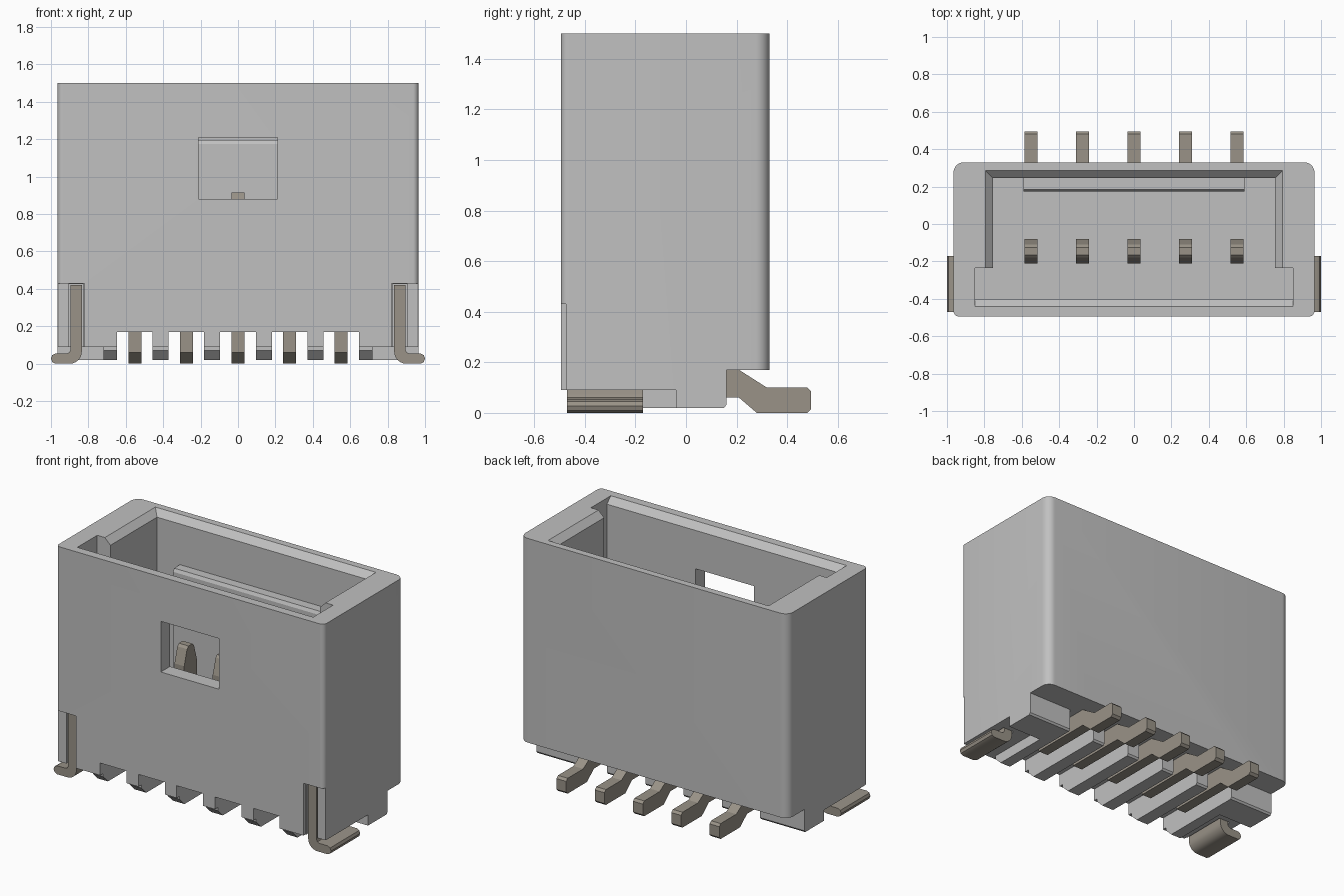
import bpy, bmesh, math
from mathutils import Vector

if "Cube" in bpy.data.objects:
    bpy.data.objects.remove(bpy.data.objects["Cube"], do_unlink=True)


def material(name, rgb):
    m = bpy.data.materials.new(name)
    m.use_nodes = True
    m.diffuse_color = (*rgb, 1)
    m.node_tree.nodes["Principled BSDF"].inputs["Base Color"].default_value = (*rgb, 1)
    return m


plastic = material("light grey plastic", (0.53, 0.53, 0.53))
metal = material("warm grey metal", (0.32, 0.29, 0.245))


def prism(name, points, axis, lo, hi, mat=plastic):
    """Extrude a 2D profile along an axis; points use the other two axes in order."""
    bm = bmesh.new()
    others = [i for i in range(3) if i != axis]
    rings = []
    for d in (lo, hi):
        ring = []
        for p in points:
            co = Vector((0, 0, 0))
            co[axis], co[others[0]], co[others[1]] = d, p[0], p[1]
            ring.append(bm.verts.new(co))
        bm.faces.new(ring)
        rings.append(ring)
    n = len(points)
    for i in range(n):
        j = (i + 1) % n
        bm.faces.new((rings[0][i], rings[0][j], rings[1][j], rings[1][i]))
    bmesh.ops.recalc_face_normals(bm, faces=bm.faces)
    me = bpy.data.meshes.new(name)
    bm.to_mesh(me)
    bm.free()
    me.materials.append(mat)
    ob = bpy.data.objects.new(name, me)
    bpy.context.collection.objects.link(ob)
    return ob


def box(name, x0, x1, y0, y1, z0, z1):
    x0, x1 = sorted((x0, x1))
    return prism(name, [(x0, y0), (x1, y0), (x1, y1), (x0, y1)], 2, z0, z1)


def activate(ob):
    bpy.ops.object.select_all(action='DESELECT')
    ob.select_set(True)
    bpy.context.view_layer.objects.active = ob


def cut(target, cutter):
    mod = target.modifiers.new("cut", 'BOOLEAN')
    mod.operation = 'DIFFERENCE'
    mod.solver = 'EXACT'
    mod.object = cutter
    activate(target)
    bpy.ops.object.modifier_apply(modifier=mod.name)
    bpy.data.objects.remove(cutter, do_unlink=True)


# Housing block with rounded upright corners
W, FRONT, BACK, TOP, FLOOR = 0.965, -0.495, 0.33, 1.5, 0.45
outline = []
for sx, y, sy, r, start in ((1, BACK, 1, 0.055, 0), (-1, BACK, 1, 0.055, 90),
                            (-1, FRONT, -1, 0.03, 180), (1, FRONT, -1, 0.03, 270)):
    for k in range(9):
        a = math.radians(start + k * 90 / 8)
        outline.append((sx * (W - r) + r * math.cos(a), y - sy * r + r * math.sin(a)))
housing = prism("housing", outline, 2, 0.02, TOP)

# Mating cavity, keyed wings and lead-in chamfers
cut(housing, box("cavity", -0.755, 0.755, -0.40, 0.245, FLOOR, 2))
cut(housing, box("wings", -0.85, 0.85, -0.40, -0.235, FLOOR, 2))
cut(housing, prism("front_lead_in", [(-0.39, 1.45), (-0.48, 1.54), (-0.3, 1.54), (-0.3, 1.45)],
                   0, -0.85, 0.85))
lead_in = box("lead_in", -0.745, 0.745, -0.3, 0.235, 1.45, 1.54)
for v in lead_in.data.vertices:
    if v.co.z > TOP:
        v.co.x += math.copysign(0.09, v.co.x)
        if v.co.y > 0:
            v.co.y += 0.09
cut(housing, lead_in)

# Latch window through the front wall
cut(housing, box("window", -0.21, 0.21, -0.6, -0.3, 0.88, 1.21))

# Stepped underside
cut(housing, box("rear_step", -2, 2, 0.16, 1, -1, 0.17))
cut(housing, box("front_step", -2, 2, -1, -0.465, -1, 0.09))
cut(housing, prism("rib_chamfer", [(-0.475, 0.08), (-0.475, 0), (-0.395, 0)], 0, -2, 2))
cut(housing, prism("rear_chamfer", [(0.17, 0.045), (0.17, 0), (0.135, 0)], 0, -2, 2))
for s in (-1, 1):
    cut(housing, box("side_step", s * 0.72, s * 2, -1, -0.04, -1, 0.09))
    # Pockets for the hold-down tabs
    cut(housing, box("shallow_pocket", s * 0.82, s * 2, -1, -0.475, -1, 0.43))
    cut(housing, box("tab_slot", s * 0.825, s * 0.905, -1, -0.165, -1, 0.425))

# Channels for the contacts
PITCH = 0.2758
pin_x = [i * PITCH for i in range(-2, 3)]
for x in pin_x:
    cut(housing, box("channel", x - 0.095, x + 0.095, -1, 1, -1, 0.17))
activate(housing)
bpy.ops.object.shade_smooth_by_angle(angle=math.radians(30))

# Guide ridge on the back wall of the cavity
prism("guide_ridge", [(0.26, 0.44), (0.175, 0.44), (0.175, 1.175), (0.185, 1.195), (0.26, 1.195)],
      0, -0.59, 0.59)

# Contacts: upright blade, run under the floor, and bent solder foot
contact = [(-0.21, 0.06), (0.21, 0.06), (0.28, 0), (0.48, 0), (0.495, 0.015), (0.495, 0.085),
           (0.48, 0.10), (0.32, 0.10), (0.21, 0.17), (-0.08, 0.17), (-0.08, 0.8),
           (-0.11, 0.9), (-0.125, 0.915), (-0.165, 0.915), (-0.18, 0.9), (-0.21, 0.8)]
for i, x in enumerate(pin_x):
    prism(f"contact_{i + 1}", contact, 0, x - 0.035, x + 0.035, metal)

# Hold-down tabs: upright plate curving out into a rounded foot
tab = [(0.835, 0.42), (0.895, 0.42), (0.895, 0.075), (0.901, 0.061), (0.915, 0.055),
       (0.975, 0.055), (0.993, 0.046), (1.0, 0.028), (0.993, 0.009), (0.975, 0)]
for k in range(7):
    a = math.radians(270 - k * 15)
    tab.append((0.9 + 0.065 * math.cos(a), 0.065 + 0.065 * math.sin(a)))
for s, side in ((1, "left"), (-1, "right")):
    ob = prism(f"hold_down_{side}", [(s * x, z) for x, z in tab], 1, -0.47, -0.17, metal)
    activate(ob)
    bpy.ops.object.shade_smooth_by_angle(angle=math.radians(30))
